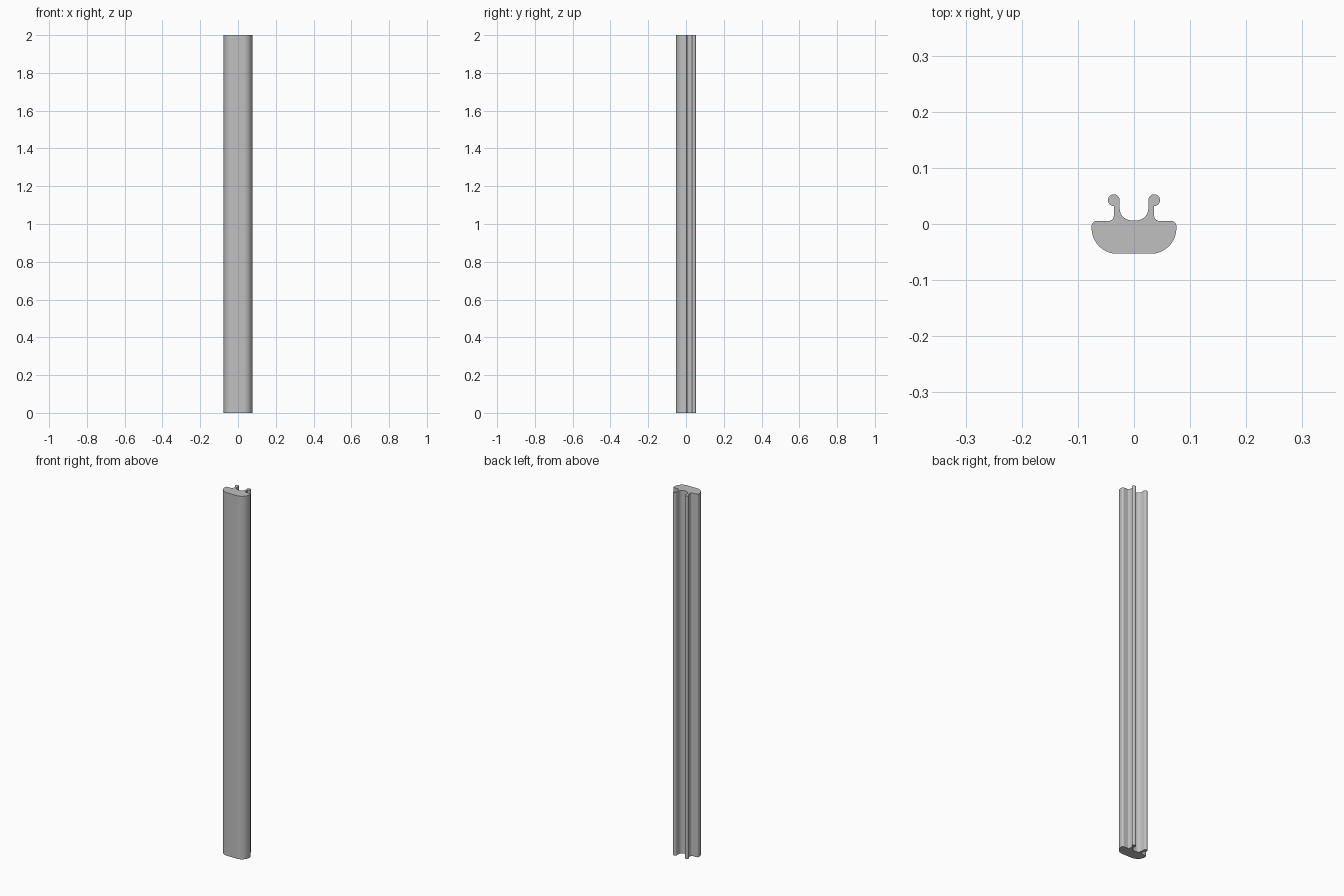
import bpy, bmesh
from math import sin, cos, radians

cube = bpy.data.objects.get("Cube")
if cube:
    bpy.data.objects.remove(cube, do_unlink=True)

LENGTH = 2.0


def arc(cx, cy, r, start, end, steps=12):
    """Points along a circular arc, angles in degrees."""
    angles = [radians(start + (end - start) * i / steps) for i in range(steps + 1)]
    return [(cx + r * cos(a), cy + r * sin(a)) for a in angles]


# Left half of the cross-section, from the front face round to the rear channel
half = (
    arc(0.030, -0.0075, 0.0455, -90, 0, 16)       # rounded front edge
    + arc(0.0665, -0.0035, 0.009, 0, 90, 8)       # rear shoulder
    + arc(0.045, 0.0145, 0.009, 270, 180, 8)      # fillet into the lip
    + arc(0.036, 0.0425, 0.0105, -90, 180, 24)    # bead on the lip
    + arc(0.0045, 0.0275, 0.021, 0, -90, 12)      # channel floor
)
profile = half + [(-x, y) for x, y in reversed(half)]

# Extrude the cross-section to full length
bm = bmesh.new()
base = bm.faces.new([bm.verts.new((x, y, 0)) for x, y in profile])
top = bmesh.ops.extrude_face_region(bm, geom=[base], use_keep_orig=True)
bmesh.ops.translate(bm, vec=(0, 0, LENGTH),
                    verts=[v for v in top["geom"] if isinstance(v, bmesh.types.BMVert)])
bmesh.ops.recalc_face_normals(bm, faces=bm.faces)
mesh = bpy.data.meshes.new("extruded_strip")
bm.to_mesh(mesh)
bm.free()
strip = bpy.data.objects.new("extruded_strip", mesh)
bpy.context.collection.objects.link(strip)

# Plain grey finish
grey = bpy.data.materials.new("light_grey")
grey.use_nodes = True
grey.diffuse_color = (0.53, 0.53, 0.53, 1)
grey.node_tree.nodes["Principled BSDF"].inputs["Base Color"].default_value = grey.diffuse_color
mesh.materials.append(grey)

bpy.context.view_layer.objects.active = strip
strip.select_set(True)
bpy.ops.object.shade_smooth_by_angle(angle=radians(30))
